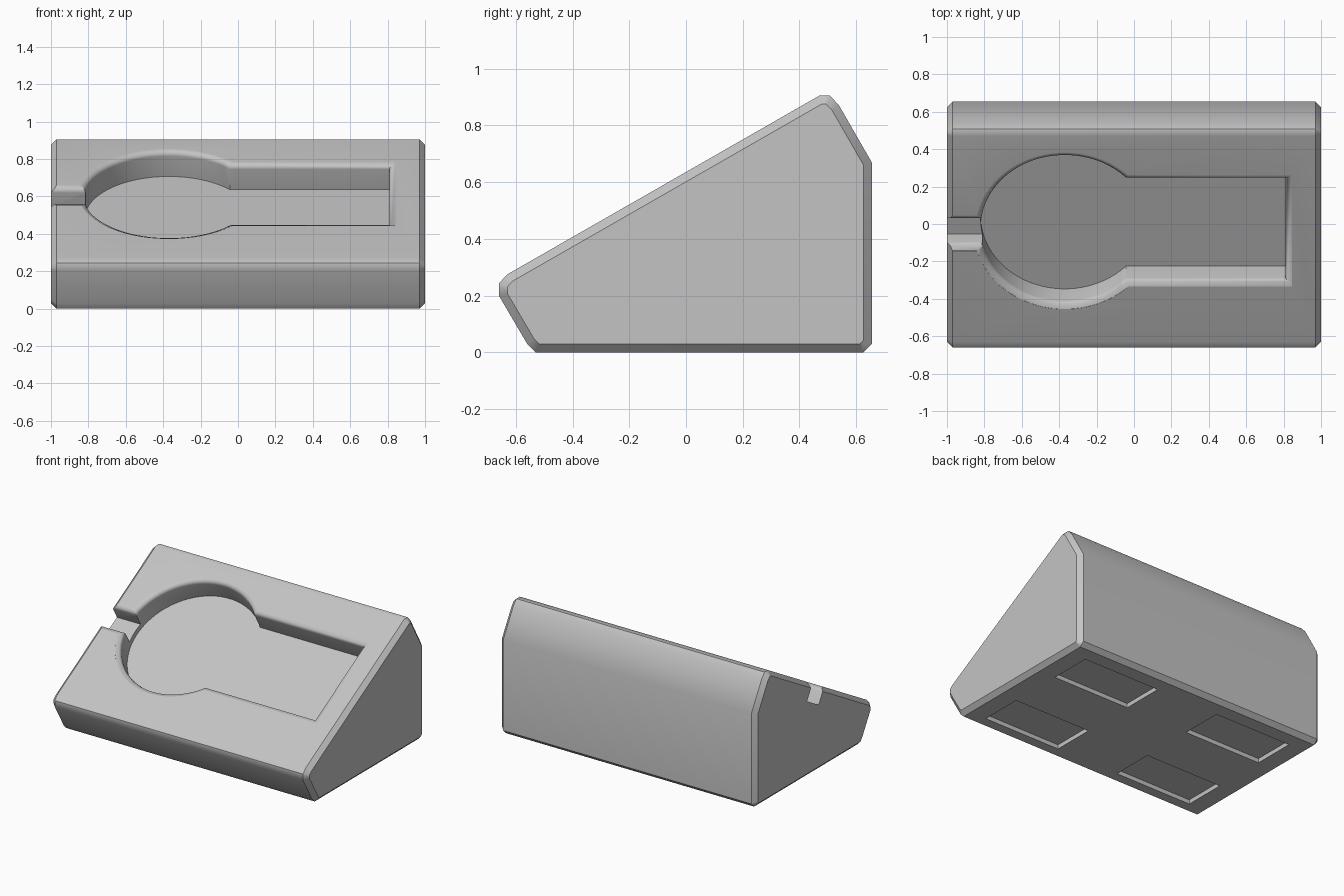
import bpy
import bmesh
from math import asin, cos, sin, pi, radians
from mathutils import Vector

cube = bpy.data.objects.get("Cube")
if cube:
    bpy.data.objects.remove(cube, do_unlink=True)

# One plain grey for the whole stand
GREY = (0.55, 0.55, 0.55, 1)
mat = bpy.data.materials.new("light_grey")
mat.use_nodes = True
mat.diffuse_color = GREY
mat.node_tree.nodes["Principled BSDF"].inputs["Base Color"].default_value = GREY

TILT = radians(30)
SLOPE_HEIGHT = 0.636   # height of the sloped face at y = 0


def on_slope(x, s, h):
    """Point at x, s along the slope and h above its surface."""
    return Vector((x, s * cos(TILT) - h * sin(TILT),
                   SLOPE_HEIGHT + s * sin(TILT) + h * cos(TILT)))


def loft(name, rings, chamfer=0):
    """Closed solid through matching rings, with optional chamfered ends."""
    bm = bmesh.new()
    loops = [[bm.verts.new(p) for p in ring] for ring in rings]
    for a, b in zip(loops, loops[1:]):
        n = len(a)
        for i in range(n):
            j = (i + 1) % n
            bm.faces.new((a[i], a[j], b[j], b[i]))
    caps = [bm.faces.new(loops[0][::-1]), bm.faces.new(loops[-1])]
    bmesh.ops.recalc_face_normals(bm, faces=bm.faces[:])
    if chamfer:
        bmesh.ops.inset_individual(bm, faces=caps, thickness=chamfer,
                                   depth=chamfer, use_even_offset=True)
    mesh = bpy.data.meshes.new(name)
    bm.to_mesh(mesh)
    bm.free()
    mesh.materials.append(mat)
    obj = bpy.data.objects.new(name, mesh)
    bpy.context.collection.objects.link(obj)
    return obj


def keyhole(grow):
    """Round recess joined to a straight slot."""
    r, half = 0.45 + grow, 0.31 + grow
    start = asin(half / r)
    steps = 56
    pts = []
    for i in range(steps + 1):
        a = start + (2 * pi - 2 * start) * i / steps
        pts.append((-0.37 + r * cos(a), -0.04 + r * sin(a)))
    return pts + [(0.81 + grow, -0.04 - half), (0.81 + grow, -0.04 + half)]


def channel(grow):
    """Narrow cable channel leaving through the right end."""
    half = 0.075 + grow
    return [(-1.1, -0.055 - half), (-0.7, -0.055 - half),
            (-0.7, -0.055 + half), (-1.1, -0.055 + half)]


def slope_cutter(name, outline, depth):
    """Straight walls with a softened rim that opens above the slope."""
    steps = [(0, -depth), (0, -0.03), (0.01, -0.011), (0.035, 0), (0.035, 0.1)]
    return loft(name, [[on_slope(x, s, h) for x, s in outline(g)]
                       for g, h in steps])


# Wedge body with chamfered ends
profile = [(-0.53, 0), (0.625, 0), (0.655, 0.03), (0.655, 0.67), (0.54, 0.87),
           (0.508, 0.905), (0.47, 0.905), (-0.63, 0.275), (-0.66, 0.243),
           (-0.66, 0.2), (-0.56, 0.03)]
body = loft("wedge_stand", [[(x, y, z) for y, z in profile]
                            for x in (-0.97, 0.97)], chamfer=0.03)

# Recesses in the slope
cutters = [slope_cutter("keyhole_cutter", keyhole, 0.155),
           slope_cutter("channel_cutter", channel, 0.12)]

# Four shallow foot pockets in the base
for x in (-0.545, 0.545):
    for y in (-0.31, 0.375):
        rect = [(x - 0.3, y - 0.15), (x + 0.3, y - 0.15),
                (x + 0.3, y + 0.15), (x - 0.3, y + 0.15)]
        cutters.append(loft("foot_pocket_cutter",
                            [[(a, b, z) for a, b in rect] for z in (-0.1, 0.03)]))

# Carve the body
bpy.ops.object.select_all(action="DESELECT")
bpy.context.view_layer.objects.active = body
body.select_set(True)
for cutter in cutters:
    cutter.hide_render = True
    mod = body.modifiers.new("carve", "BOOLEAN")
    mod.operation = "DIFFERENCE"
    mod.solver = "EXACT"
    mod.object = cutter
    bpy.ops.object.modifier_apply(modifier=mod.name)
    bpy.data.objects.remove(cutter, do_unlink=True)

# Smooth the rounded parts and keep the flat faces flat
bpy.ops.object.shade_smooth_by_angle(angle=radians(40))
weighted = body.modifiers.new("flat_faces", "WEIGHTED_NORMAL")
weighted.keep_sharp = True
